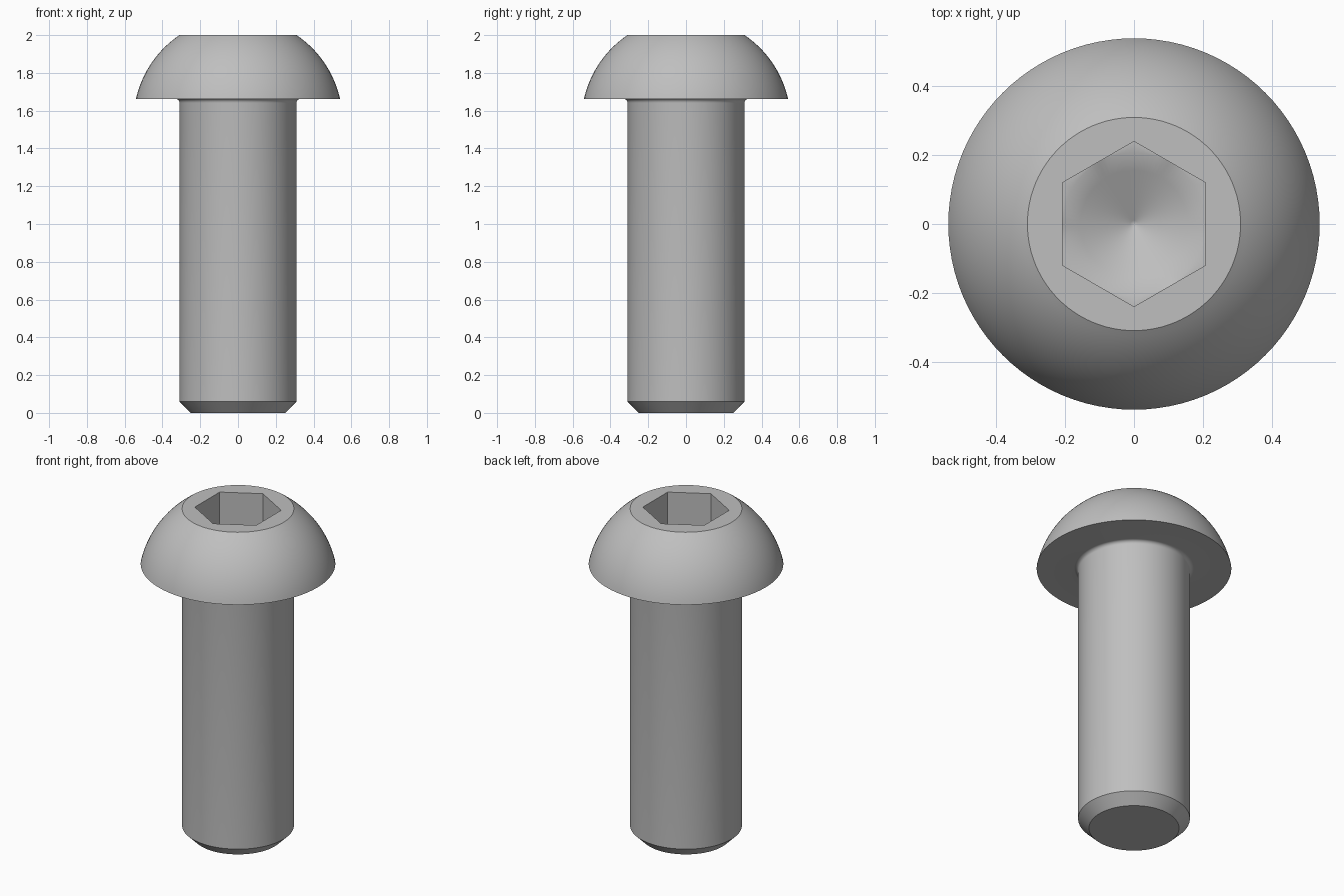
import bpy
import bmesh
from math import sin, cos, pi, radians, hypot, atan2, tan

cube = bpy.data.objects.get("Cube")
if cube:
    bpy.data.objects.remove(cube)

SEGMENTS = 96
TOP, HEAD_BASE = 2.0, 1.663
SHANK_R, HEAD_R, LAND_R = 0.31, 0.54, 0.31
CHAMFER, FILLET = 0.06, 0.022
HEX_APOTHEM, SOCKET_FLOOR = 0.208, 1.78
CONE_DROP = tan(radians(25))

steel = bpy.data.materials.new("steel_grey")
steel.use_nodes = True
colour = (0.52, 0.52, 0.52, 1)
steel.diffuse_color = colour
steel.node_tree.nodes["Principled BSDF"].inputs["Base Color"].default_value = colour


def hex_radius(a):
    """Distance from the axis to the hexagon wall, corners on the y axis."""
    local = (a + pi / 6) % (pi / 3) - pi / 6
    return HEX_APOTHEM / cos(local)


def circle(r, z):
    return lambda a: (r, z)


def arc(cx, cz, r, start, end, steps):
    """Rings along a circular profile arc."""
    angles = [start + (end - start) * i / steps for i in range(steps + 1)]
    return [circle(cx + r * cos(t), cz + r * sin(t)) for t in angles]


# Shank with chamfered tip and a fillet under the head
rings = [circle(SHANK_R - CHAMFER, 0), circle(SHANK_R, CHAMFER)]
rings += arc(SHANK_R + FILLET, HEAD_BASE - FILLET, FILLET, pi, pi / 2, 6)

# Domed head: arc centred on the axis
dome_z = (TOP**2 + LAND_R**2 - HEAD_BASE**2 - HEAD_R**2) / (2 * (TOP - HEAD_BASE))
dome_r = hypot(HEAD_R, HEAD_BASE - dome_z)
rings += arc(0, dome_z, dome_r, atan2(HEAD_BASE - dome_z, HEAD_R),
             atan2(TOP - dome_z, LAND_R), 20)

# Hexagonal socket with a conical floor
rings.append(lambda a: (hex_radius(a), TOP))
rings.append(lambda a: (hex_radius(a), SOCKET_FLOOR))
for f in (0.995, 0.75, 0.5, 0.25, 0.05):
    r = HEX_APOTHEM * f
    rings.append(circle(r, SOCKET_FLOOR - (HEX_APOTHEM - r) * CONE_DROP))

bm = bmesh.new()
loops = []
for ring in rings:
    loop = []
    for i in range(SEGMENTS):
        a = 2 * pi * i / SEGMENTS
        r, z = ring(a)
        loop.append(bm.verts.new((r * cos(a), r * sin(a), z)))
    loops.append(loop)

for low, high in zip(loops, loops[1:]):
    for i in range(SEGMENTS):
        j = (i + 1) % SEGMENTS
        bm.faces.new((low[i], low[j], high[j], high[i]))

# Close the tip and the point of the socket floor
bm.faces.new(loops[0][::-1])
apex = bm.verts.new((0, 0, SOCKET_FLOOR - HEX_APOTHEM * CONE_DROP))
for i in range(SEGMENTS):
    bm.faces.new((loops[-1][i], loops[-1][(i + 1) % SEGMENTS], apex))
bmesh.ops.recalc_face_normals(bm, faces=bm.faces[:])

mesh = bpy.data.meshes.new("button_head_screw")
bm.to_mesh(mesh)
bm.free()
mesh.materials.append(steel)
screw = bpy.data.objects.new("button_head_screw", mesh)
bpy.context.collection.objects.link(screw)

bpy.ops.object.select_all(action="DESELECT")
screw.select_set(True)
bpy.context.view_layer.objects.active = screw
bpy.ops.object.shade_smooth_by_angle(angle=radians(30))
